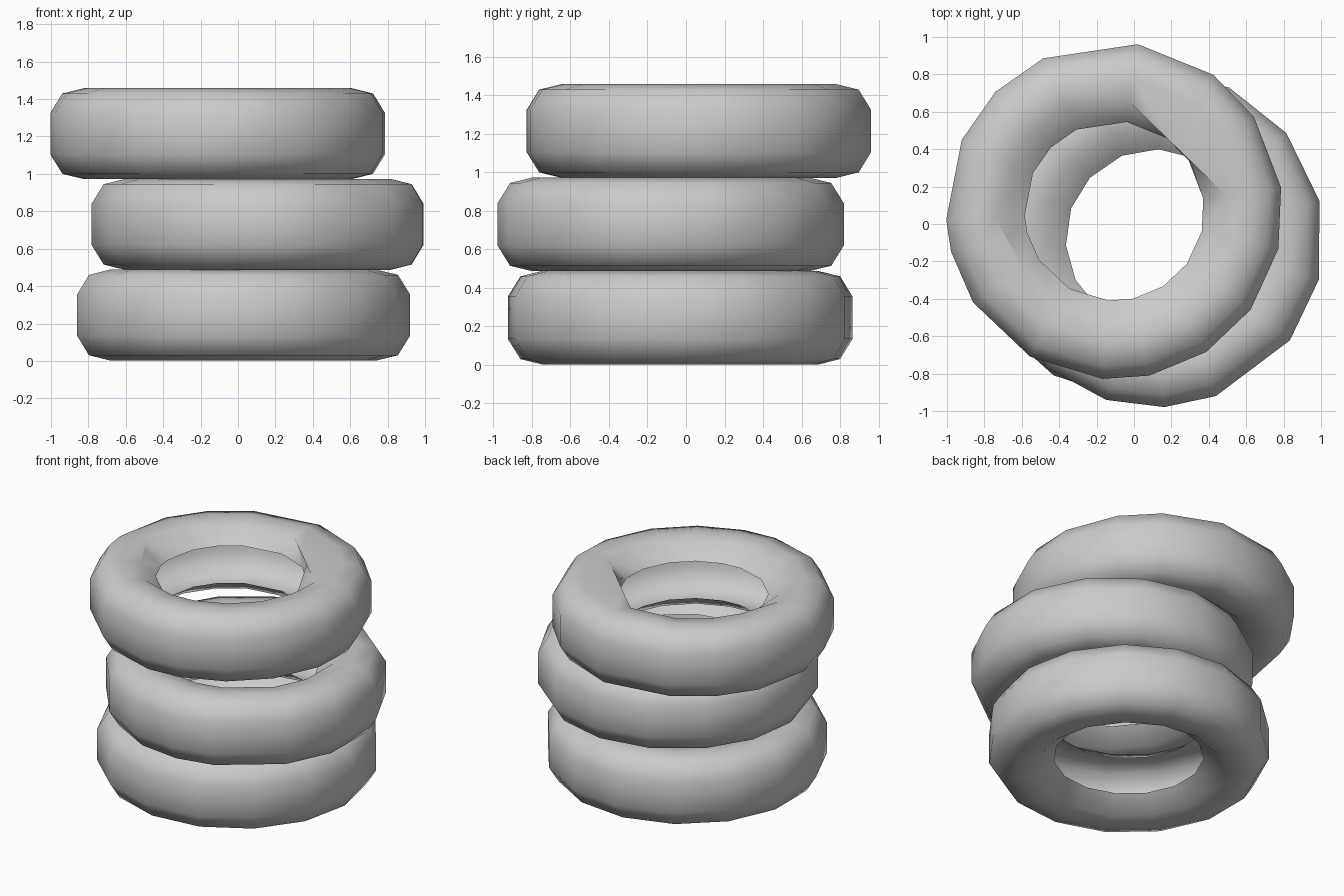
import bpy, bmesh
from math import cos, sin, radians, remainder, tau

if "Cube" in bpy.data.objects:
    bpy.data.objects.remove(bpy.data.objects["Cube"])

rubber = bpy.data.materials.new("grey_rubber")
rubber.use_nodes = True
GREY = (0.6, 0.6, 0.6, 1)
rubber.diffuse_color = GREY
rubber.node_tree.nodes["Principled BSDF"].inputs["Base Color"].default_value = GREY

# Hollow tyre section (radius, height), from upper lip to tread, then mirrored to the lower lip
HALF = [(0.48, 0.13), (0.60, 0.225), (0.72, 0.243), (0.835, 0.215), (0.90, 0.11)]
SECTION = HALF + [(r, -z) for r, z in reversed(HALF)]
SHOULDER = 1


def tyre(name, location, angles, flats=()):
    """Open tyre shell; flats are (direction, half angle, distance) straight cuts of the inner shoulder."""
    bm = bmesh.new()
    rings, cut = [], set()
    for i, angle in enumerate(angles):
        a = radians(angle)
        ring = []
        for k, (r, h) in enumerate(SECTION):
            if k == SHOULDER:
                for direction, half, dist in flats:
                    d = remainder(a - radians(direction), tau)
                    if abs(d) < radians(half):
                        r = dist / cos(d)
                        cut.add(i)
            ring.append(bm.verts.new((r * cos(a), r * sin(a), h)))
        rings.append(ring)
    sides = len(rings)
    for i in range(sides):
        j = (i + 1) % sides
        p, q = rings[i], rings[j]
        for k in range(len(SECTION) - 1):
            f = bm.faces.new((p[k], p[k + 1], q[k + 1], q[k]))
            f.smooth = True
        # Crisp cut shoulders
        if i in cut and j in cut:
            bm.edges.get((p[SHOULDER], q[SHOULDER])).smooth = False
    mesh = bpy.data.meshes.new(name)
    bm.to_mesh(mesh)
    bm.free()
    mesh.materials.append(rubber)
    ob = bpy.data.objects.new(name, mesh)
    ob.location = location
    bpy.context.collection.objects.link(ob)


# Stack of three loosely piled tyres with slightly uneven sides
tyre("bottom_tyre", (0.02, -0.03, 0.245), range(0, 360, 24))
tyre("middle_tyre", (0.115, -0.08, 0.73),
     (13, 39, 64, 88, 112, 137, 160, 184, 207, 230, 253, 273, 291, 323, 346))
tyre("top_tyre", (-0.105, 0.07, 1.215),
     (8, 34, 54, 82, 115, 135, 155, 183, 194, 213, 240, 266, 282, 303, 324, 347),
     [(46, 42, 0.475), (209, 27, 0.575)])
